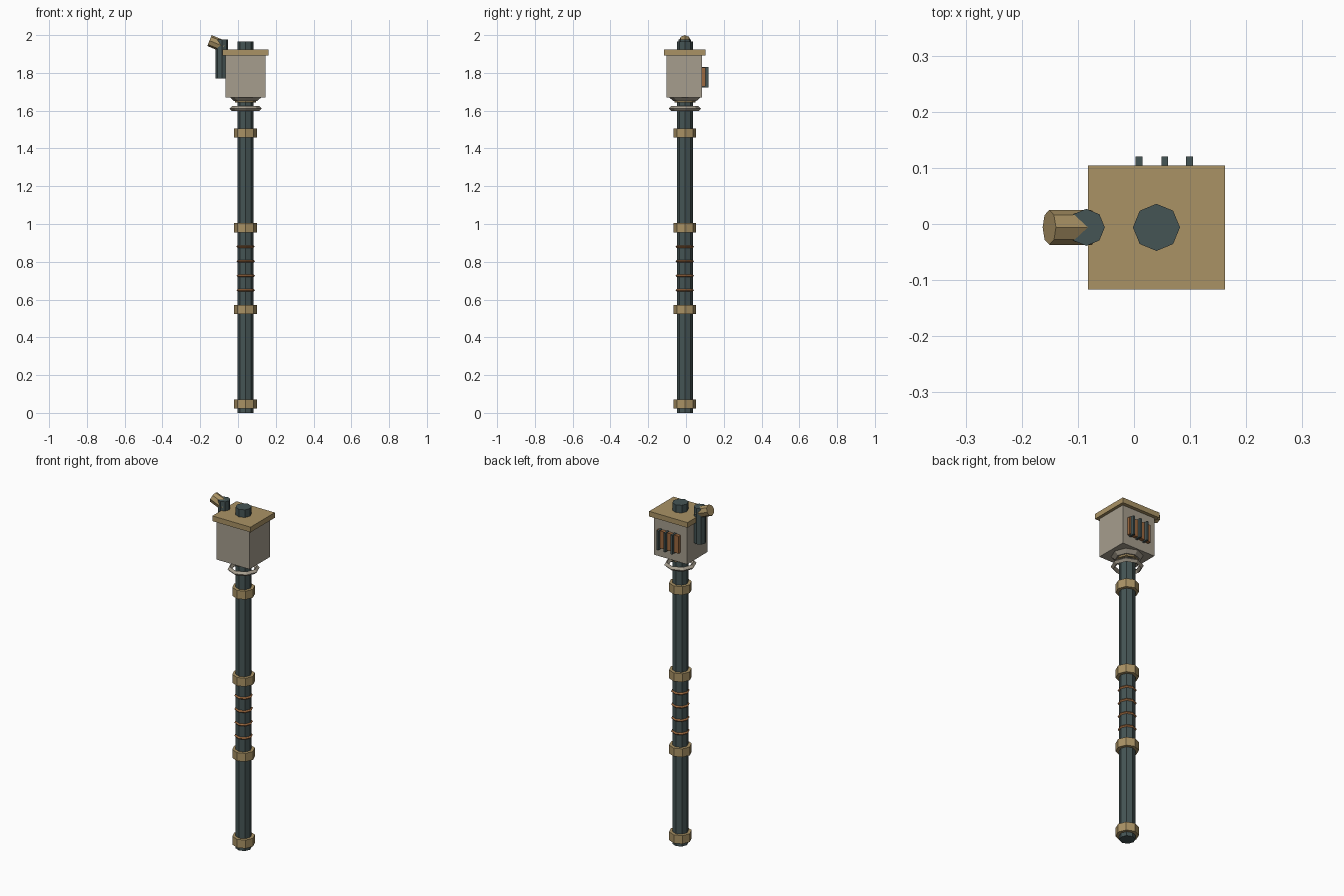
import bpy
from math import radians, sin, cos, pi
from mathutils import Vector

default = bpy.data.objects.get("Cube")
if default:
    bpy.data.objects.remove(default, do_unlink=True)

CX, CY = 0.04, -0.006  # axis of the shaft


def material(name, rgb):
    m = bpy.data.materials.new(name)
    m.use_nodes = True
    m.diffuse_color = (*rgb, 1)
    m.node_tree.nodes["Principled BSDF"].inputs["Base Color"].default_value = (*rgb, 1)
    return m


BRASS = material("brass", (0.40, 0.29, 0.13))
DARK = material("dark_steel", (0.06, 0.09, 0.09))
GREY = material("warm_grey", (0.38, 0.34, 0.27))
COPPER = material("copper", (0.33, 0.14, 0.05))


def finish(name, mat):
    ob = bpy.context.object
    ob.name = name
    ob.data.materials.clear()
    ob.data.materials.append(mat)
    return ob


def tube(name, mat, start, end, r1, r2=None, sides=8):
    """Faceted cylinder or cone running between two points."""
    a, b = Vector(start), Vector(end)
    axis = b - a
    bpy.ops.mesh.primitive_cone_add(
        vertices=sides, radius1=r1, radius2=r1 if r2 is None else r2,
        depth=axis.length, location=(a + b) / 2)
    ob = finish(name, mat)
    ob.rotation_euler = (0, axis.angle(Vector((0, 0, 1))) * (1 if axis.x >= 0 else -1), 0)
    return ob


def upright(name, mat, z0, z1, r1, r2=None):
    return tube(name, mat, (CX, CY, z0), (CX, CY, z1), r1, r2)


def box(name, mat, low, high):
    lo, hi = Vector(low), Vector(high)
    bpy.ops.mesh.primitive_cube_add(size=1, location=(lo + hi) / 2)
    ob = finish(name, mat)
    ob.scale = hi - lo
    return ob


def ring(name, mat, z, major, minor):
    bpy.ops.mesh.primitive_torus_add(
        major_segments=8, minor_segments=4, major_radius=major,
        minor_radius=minor, location=(CX, CY, z))
    return finish(name, mat)


# Shaft runs through the head and pokes out of the lid
upright("shaft", DARK, 0, 1.967, 0.042)

# Brass collars and thin grip rings
for i, z in enumerate((0.047, 0.547, 0.98, 1.482)):
    upright(f"collar_{i + 1}", BRASS, z - 0.024, z + 0.024, 0.06)
for i in range(4):
    ring(f"grip_ring_{i + 1}", COPPER, 0.649 + 0.077 * i, 0.042, 0.007)

# Neck below the head
ring("neck_ring", GREY, 1.611, 0.072, 0.013)
upright("neck_collar", BRASS, 1.643, 1.656, 0.055)
upright("neck_flange", GREY, 1.652, 1.672, 0.062, 0.085)

# Head and lid
box("head", GREY, (CX - 0.105, CY - 0.096, 1.67), (CX + 0.105, CY + 0.09, 1.895))
box("lid", BRASS, (CX - 0.122, CY - 0.111, 1.893), (CX + 0.122, CY + 0.11, 1.923))

# Side pipe with an angled spout
PX = -0.085
tube("side_pipe", DARK, (PX, CY, 1.77), (PX, CY, 1.976), 0.033)
tilt = radians(22.5)
mouth = Vector((-0.151, CY, 1.971))
inner = mouth + 0.082 * Vector((cos(tilt), 0, -sin(tilt)))
tube("spout", BRASS, inner, mouth, 0.031)

# Back vent: copper panel with dark bars
box("vent_panel", COPPER, (-0.025, 0.08, 1.728), (0.115, 0.103, 1.828))
for i, x in enumerate((0.009, 0.055, 0.099)):
    box(f"vent_bar_{i + 1}", DARK, (x - 0.006, 0.08, 1.722), (x + 0.006, 0.12, 1.832))
